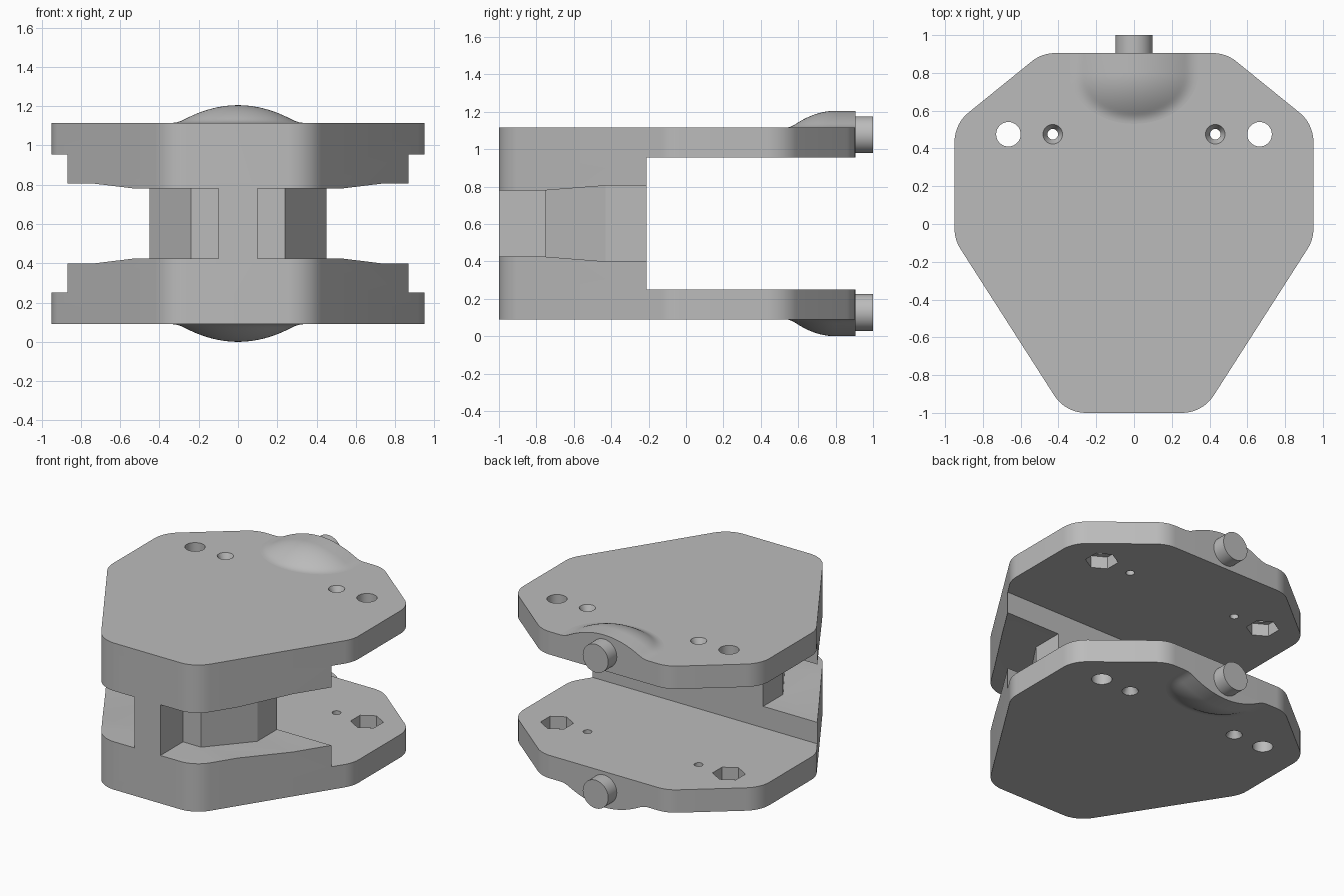
import bpy, bmesh
from math import pi, cos, sin, radians
from mathutils import Vector, Matrix

if "Cube" in bpy.data.objects:
    bpy.data.objects.remove(bpy.data.objects["Cube"])

MID = 0.6025           # mirror plane between the two plates
BOTTOM, FLOOR = 0.09, 0.25
BACK = 0.905
STEP = -0.21           # rear wall of the front block

grey = bpy.data.materials.new("plain grey")
grey.use_nodes = True
COLOUR = (0.5, 0.5, 0.5, 1)
grey.diffuse_color = COLOUR
grey.node_tree.nodes["Principled BSDF"].inputs["Base Color"].default_value = COLOUR


def finish(name, bm):
    bmesh.ops.recalc_face_normals(bm, faces=bm.faces)
    mesh = bpy.data.meshes.new(name)
    bm.to_mesh(mesh)
    bm.free()
    mesh.materials.append(grey)
    obj = bpy.data.objects.new(name, mesh)
    bpy.context.collection.objects.link(obj)
    return obj


def prism(name, points, offset):
    """Extrude a closed 3D polygon along an offset."""
    bm = bmesh.new()
    face = bm.faces.new([bm.verts.new(p) for p in points])
    new = bmesh.ops.extrude_face_region(bm, geom=[face])["geom"]
    verts = [g for g in new if isinstance(g, bmesh.types.BMVert)]
    bmesh.ops.translate(bm, verts=verts, vec=offset)
    return finish(name, bm)


def rod(name, centre, r1, r2, depth, sides=32, rot=None):
    bm = bmesh.new()
    matrix = Matrix.Translation(centre) @ (rot or Matrix())
    bmesh.ops.create_cone(bm, cap_ends=True, segments=sides, radius1=r1,
                          radius2=r2, depth=depth, matrix=matrix)
    return finish(name, bm)


def cut(target, cutter):
    cutter.hide_render = True
    mod = target.modifiers.new("cut", "BOOLEAN")
    mod.operation, mod.solver, mod.object = "DIFFERENCE", "EXACT", cutter
    bpy.context.view_layer.objects.active = target
    bpy.ops.object.modifier_apply(modifier=mod.name)
    bpy.data.objects.remove(cutter)


def smooth(obj):
    bpy.ops.object.select_all(action="DESELECT")
    obj.select_set(True)
    bpy.context.view_layer.objects.active = obj
    bpy.ops.object.shade_smooth_by_angle(angle=radians(25))


def rounded(corners, size, steps=10):
    """Fillet every corner of a plan polygon with one radius."""
    out = []
    for i, c in enumerate(corners):
        p = Vector(c)
        a = (Vector(corners[i - 1]) - p).normalized()
        b = (Vector(corners[(i + 1) % len(corners)]) - p).normalized()
        half = a.angle(b) / 2
        centre = p + (a + b).normalized() * size / sin(half)
        reach = size * cos(half) / sin(half)
        start, end = p + a * reach - centre, p + b * reach - centre
        for k in range(steps + 1):
            arm = start.slerp(end, k / steps)
            out.append(centre + arm.normalized() * size)
    return out


# Body: a rounded eight-sided block
half_plan = [(0.363, -1), (0.95, -0.083), (0.95, 0.53), (0.487, BACK)]
plan = half_plan + [(-x, y) for x, y in reversed(half_plan)]
body = prism("clamp_body", [(p.x, p.y, BOTTOM) for p in rounded(plan, 0.2)],
             (0, 0, 2 * (MID - BOTTOM)))

# Front side pockets: a gently tapered slot around the central pillar
low = [(-1.1, 0.425), (-0.75, 0.425), (-0.43, 0.4), (-0.1, 0.4)]
slot = low + [(y, 2 * MID - z) for y, z in reversed(low)]
pockets = prism("pocket_cutter", [(-1.2, y, z) for y, z in slot], (2.4, 0, 0))
side = [(0.1, -1.2), (0.1, -0.75), (0.24, -0.75), (0.45, -0.43), (0.45, 0)]
pillar = side + [(-x, y) for x, y in reversed(side)]
cut(pockets, prism("pillar_cutter", [(x, y, 0) for x, y in pillar], (0, 0, 1.3)))
cut(body, pockets)

# Rear gap between the plates
gap = [(-1.2, STEP), (1.2, STEP), (1.2, 1.2), (-1.2, 1.2)]
cut(body, prism("gap_cutter", [(x, y, FLOOR) for x, y in gap],
                (0, 0, 2 * (MID - FLOOR))))

# Bolt holes with hexagonal nut pockets, and countersunk screw holes
HOLE_Y = 0.475
for sx in (-1, 1):
    bolt, screw = sx * 0.665, sx * 0.43
    cut(body, rod("bolt_cutter", (bolt, HOLE_Y, MID), 0.065, 0.065, 1.4))
    cut(body, rod("screw_cutter", (screw, HOLE_Y, MID), 0.028, 0.028, 1.4))
    for sz in (-1, 1):
        inner = MID + sz * (MID - FLOOR)
        cut(body, rod("nut_cutter", (bolt, HOLE_Y, inner), 0.105, 0.105, 0.17, 6))
        outer = MID + sz * (MID - BOTTOM)
        wide, thin = 0.077, 0.027
        radii = (thin, wide) if sz > 0 else (wide, thin)
        cut(body, rod("sink_cutter", (screw, HOLE_Y, outer), *radii, 0.1))
smooth(body)


def swell(u):
    """Dome profile: rounded crown flowing into a concave foot."""
    return 1 - 1.25 * u * u if u < 0.8 else 5 * (1 - u) ** 2


def bump(name, sz):
    bm = bmesh.new()
    rings = []
    for i in range(25):
        u = i / 24
        path = [(0.34 * u, BACK)]
        path += [(0.34 * u * cos(t * pi / 32), 0.8 - 0.27 * u * sin(t * pi / 32))
                 for t in range(33)]
        path.append((-0.34 * u, BACK))
        z = MID + sz * (MID - BOTTOM + 0.09 * swell(u))
        rings.append([bm.verts.new((x, y, z)) for x, y in path])
    for a, b in zip(rings, rings[1:]):
        for k in range(len(a) - 1):
            bm.faces.new((a[k], a[k + 1], b[k + 1], b[k]))
    # Flat rear wall, flush with the plate edge
    bm.faces.new([r[0] for r in reversed(rings)] + [r[-1] for r in rings[1:]])
    bmesh.ops.remove_doubles(bm, verts=bm.verts, dist=0.0001)
    bmesh.ops.recalc_face_normals(bm, faces=bm.faces)
    # Keep the crown facing outward
    crown = max(bm.faces, key=lambda f: abs(f.normal.z))
    flip = crown.normal.z * sz < 0
    obj = finish(name, bm)
    if flip:
        obj.data.flip_normals()
    smooth(obj)


# Bulges and round rear pegs on both plates
for level, sz in (("lower", -1), ("upper", 1)):
    bump(level + "_bulge", sz)
    peg = rod(level + "_peg", (0, 0.925, MID + sz * 0.475), 0.0985, 0.0985, 0.15,
              48, Matrix.Rotation(pi / 2, 4, "X"))
    smooth(peg)
